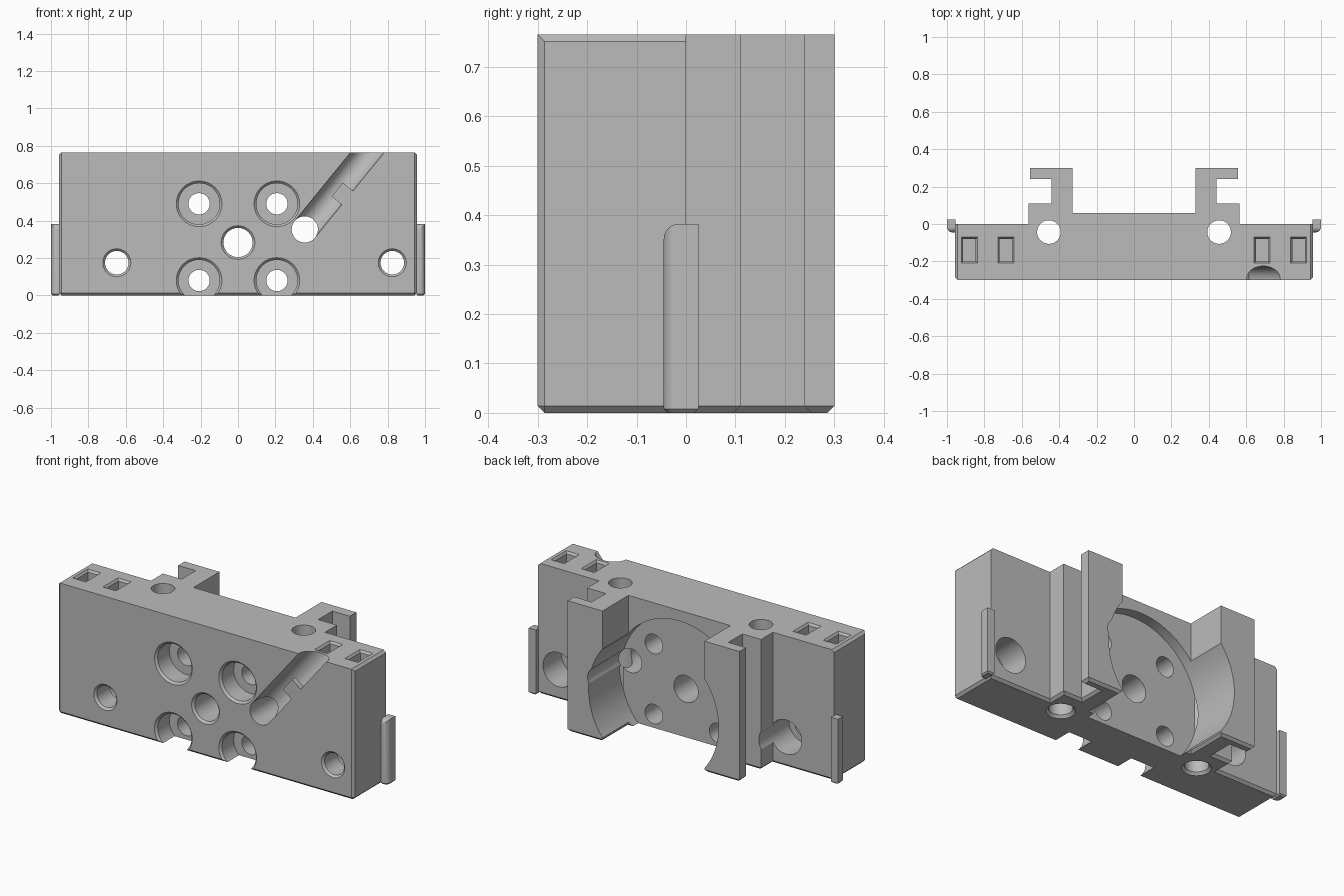
import bpy, bmesh, math
from mathutils import Matrix, Vector

if "Cube" in bpy.data.objects:
    bpy.data.objects.remove(bpy.data.objects["Cube"])

grey = bpy.data.materials.new("plain_grey")
grey.use_nodes = True
COLOUR = (0.5, 0.5, 0.5, 1)
grey.diffuse_color = COLOUR
grey.node_tree.nodes["Principled BSDF"].inputs["Base Color"].default_value = COLOUR

H = 0.765      # height
W = 0.957      # half width of the slab
F = -0.3       # front plane


def make(name, bm):
    bmesh.ops.recalc_face_normals(bm, faces=bm.faces)
    mesh = bpy.data.meshes.new(name)
    bm.to_mesh(mesh)
    bm.free()
    mesh.materials.append(grey)
    ob = bpy.data.objects.new(name, mesh)
    bpy.context.scene.collection.objects.link(ob)
    return ob


def box(size, centre, rot=None):
    bm = bmesh.new()
    bmesh.ops.create_cube(bm, size=1)
    m = Matrix.Translation(centre) @ (rot or Matrix()) @ Matrix.Diagonal((*size, 1))
    bmesh.ops.transform(bm, matrix=m, verts=bm.verts)
    return bm


def lathe(stations, origin, axis, n=48):
    """Closed turned solid from (distance, radius) stations along an axis."""
    bm = bmesh.new()
    m = Matrix.Translation(origin) @ Vector(axis).to_track_quat('Z', 'Y').to_matrix().to_4x4()
    rings = [[bm.verts.new(m @ Vector((r * math.cos(k * math.tau / n),
                                       r * math.sin(k * math.tau / n), d)))
              for k in range(n)] for d, r in stations]
    for a, b in zip(rings, rings[1:]):
        for k in range(n):
            j = (k + 1) % n
            bm.faces.new((a[k], a[j], b[j], b[k]))
    bm.faces.new(rings[0])
    bm.faces.new(rings[-1])
    return bm


def activate(ob):
    bpy.ops.object.select_all(action='DESELECT')
    ob.select_set(True)
    bpy.context.view_layer.objects.active = ob


def cut(target, bm):
    cutter = make("cutter", bm)
    cutter.hide_render = True
    mod = target.modifiers.new("cut", 'BOOLEAN')
    mod.operation = 'DIFFERENCE'
    mod.solver = 'EXACT'
    mod.object = cutter
    activate(target)
    bpy.ops.object.modifier_apply(modifier=mod.name)
    bpy.data.objects.remove(cutter)


# Slab with two hooked arms at the back, extruded from its plan outline
half = [(W, F), (W, 0), (0.563, 0), (0.563, 0.11), (0.442, 0.11), (0.442, 0.24),
        (0.555, 0.24), (0.555, 0.3), (0.33, 0.3), (0.33, 0.06)]
plan = half + [(-x, y) for x, y in reversed(half)]
bm = bmesh.new()
base = bm.faces.new([bm.verts.new((x, y, 0)) for x, y in plan])
ext = bmesh.ops.extrude_face_region(bm, geom=[base])
bmesh.ops.translate(bm, vec=(0, 0, H), verts=[v for v in ext["geom"] if isinstance(v, bmesh.types.BMVert)])
chamfered = []
for e in bm.edges:
    a, b = (v.co for v in e.verts)
    side = abs(a.x + b.x) > 2 * W - 0.001
    if a.z + b.z < 0.001 or side and (a.y + b.y < 2 * F + 0.001 or a.z + b.z > 2 * H - 0.001):
        chamfered.append(e)
bmesh.ops.bevel(bm, geom=chamfered, offset=0.014, segments=1, affect='EDGES')
block = make("mounting_block", bm)

# Round recess between the arms
cut(block, lathe([(0, 0.42), (0.5, 0.42)], (0, 0, 0.283), (0, 1, 0), 96))

# Four counterbored holes
for x in (-0.208, 0.208):
    for z in (0.08, 0.49):
        cut(block, lathe([(-0.05, 0.122), (0, 0.122), (0.012, 0.11), (0.12, 0.11),
                          (0.12, 0.057), (0.5, 0.057)], (x, F, z), (0, 1, 0)))

# Centre hole with chamfered rim
cut(block, lathe([(-0.05, 0.09), (0, 0.09), (0.012, 0.078), (0.5, 0.078)],
                 (0, F, 0.283), (0, 1, 0)))

# Side screw holes, wider at the back
for x in (-0.648, 0.825):
    cut(block, lathe([(-0.05, 0.075), (0, 0.075), (0.012, 0.063), (0.13, 0.063),
                      (0.13, 0.1), (0.5, 0.1)], (x, F, 0.175), (0, 1, 0)))

# Vertical rod holes, flared at the bottom
for x in (-0.455, 0.455):
    cut(block, lathe([(-0.05, 0.077), (0, 0.077), (0.015, 0.063), (0.9, 0.063)],
                     (x, -0.043, 0), (0, 0, 1)))

# Rectangular pockets in the top with sloped rims
for x in (-0.88, -0.685, 0.685, 0.88):
    bm = box((0.066, 0.12, 0.2), (x, -0.14, H - 0.05))
    cut(block, bm)
    bm = box((0.086, 0.14, 0.014), (x, -0.14, H - 0.006))
    for v in bm.verts:
        if v.co.z < H - 0.006:
            v.co.x += 0.01 if v.co.x < x else -0.01
            v.co.y += 0.01 if v.co.y < -0.14 else -0.01
    cut(block, bm)

# Cable hole and the diagonal round channel leading up from it
start = Vector((0.357, -0.295, 0.353))
run = Vector((0.335, 0, 0.412)).normalized()
cut(block, lathe([(-0.1, 0.07), (0.7, 0.07)], start, (0, 1, 0)))
cut(block, lathe([(0, 0.07), (0.75, 0.07)], start, run))

# Small tab that holds the cable in the channel
across = Vector((run.z, 0, -run.x))
tilt = Matrix.Rotation(-math.atan2(run.z, run.x), 4, 'Y')
centre = start + run * 0.275 + across * 0.04
tab = make("cable_tab", box((0.095, 0.03, 0.08), (centre.x, F + 0.0155, centre.z), tilt))

activate(block)
bpy.ops.object.shade_smooth_by_angle(angle=math.radians(30))

# Rounded side clips
for name, s in (("left_clip", 1), ("right_clip", -1)):
    bm = box((0.046, 0.07, 0.382), (s * 0.977, -0.01, 0.191))
    front_edges = []
    for e in bm.edges:
        mid = (e.verts[0].co + e.verts[1].co) / 2
        if mid.y < -0.04 and (mid.z > 0.38 or s * mid.x > 0.999):
            front_edges.append(e)
    bmesh.ops.bevel(bm, geom=front_edges, offset=0.03, segments=6, profile=0.5, affect='EDGES')
    low = [e for e in bm.edges if max(v.co.z for v in e.verts) < 0.001]
    bmesh.ops.bevel(bm, geom=low, offset=0.008, segments=1, affect='EDGES')
    clip = make(name, bm)
    activate(clip)
    bpy.ops.object.shade_smooth_by_angle(angle=math.radians(30))
